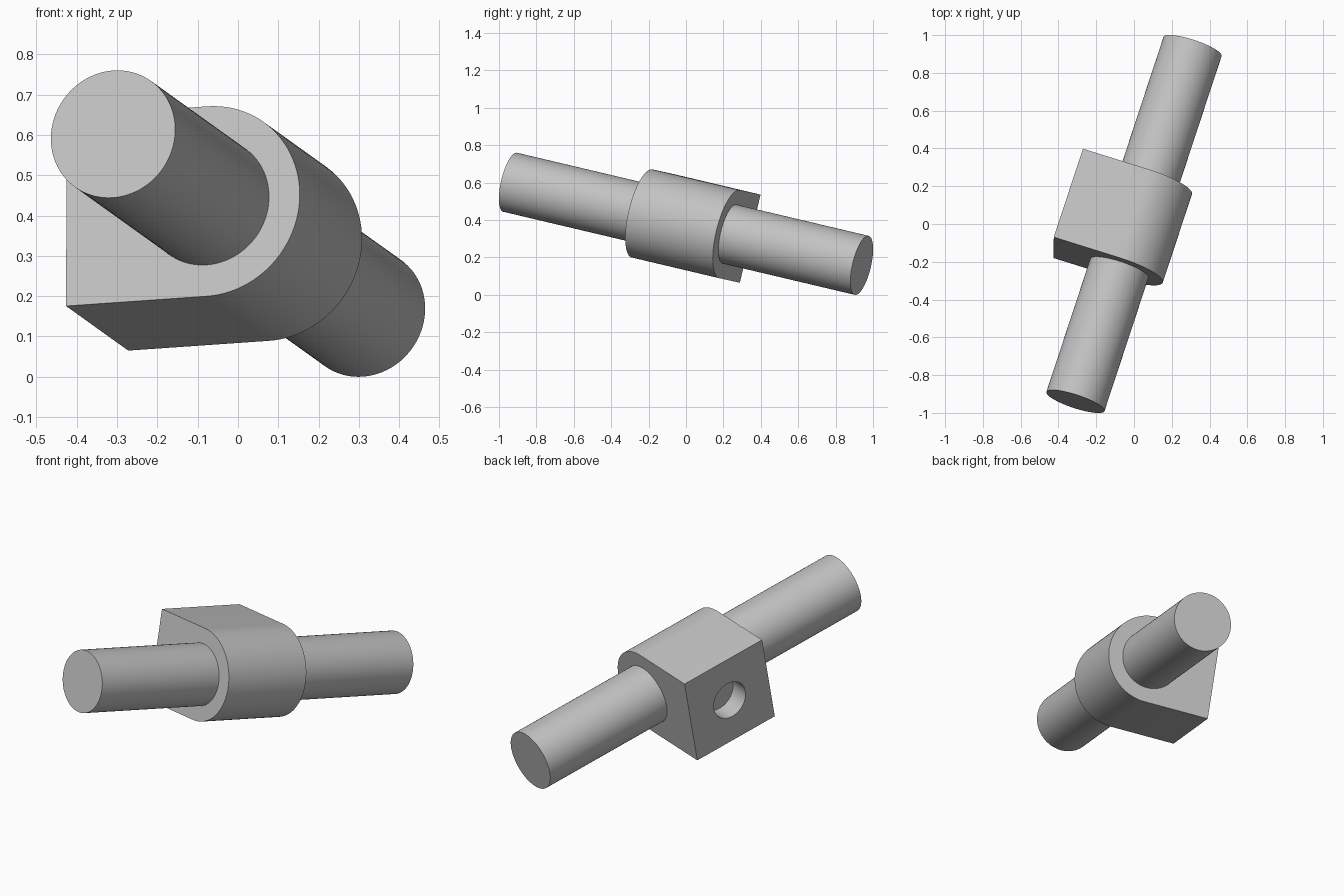
import bpy
import bmesh
import math
from mathutils import Matrix, Vector

cube = bpy.data.objects.get("Cube")
if cube:
    bpy.data.objects.remove(cube, do_unlink=True)

# Dimensions
ROD_R, ROD_LEN = 0.162, 2.028
BODY_R, BODY_LEN, BLOCK_REACH = 0.242, 0.505, 0.366
HOLE_R, HOLE_DEPTH = 0.102, 0.105

# Tilted frame: local Y runs along the rod, local -X towards the flat block face
along = Vector((0.62, 1.879, -0.444)).normalized()
side = along.cross(Vector((0.004, 0.228, 0.973))).normalized()
up = side.cross(along)
frame = Matrix((side, along, up)).transposed().to_4x4()
frame.translation = (0, 0, 0.38)

# Single grey material
grey = bpy.data.materials.new("plain grey")
grey.use_nodes = True
grey.diffuse_color = (0.54, 0.54, 0.54, 1)
grey.node_tree.nodes["Principled BSDF"].inputs["Base Color"].default_value = grey.diffuse_color


def add_object(name, bm):
    bmesh.ops.recalc_face_normals(bm, faces=bm.faces)
    mesh = bpy.data.meshes.new(name)
    bm.to_mesh(mesh)
    bm.free()
    mesh.materials.append(grey)
    obj = bpy.data.objects.new(name, mesh)
    bpy.context.collection.objects.link(obj)
    obj.matrix_world = frame
    return obj


def cylinder(name, radius, length, axis, centre=(0, 0, 0), sides=96):
    bm = bmesh.new()
    turn = Vector((0, 0, 1)).rotation_difference(Vector(axis)).to_matrix().to_4x4()
    bmesh.ops.create_cone(bm, cap_ends=True, segments=sides, radius1=radius, radius2=radius,
                          depth=length, matrix=Matrix.Translation(centre) @ turn)
    return add_object(name, bm)


def activate(obj):
    bpy.ops.object.select_all(action="DESELECT")
    obj.select_set(True)
    bpy.context.view_layer.objects.active = obj


# Through rod
rod = cylinder("rod", ROD_R, ROD_LEN, (0, 1, 0))

# Clamp body: half round on one side, square block on the other
bm = bmesh.new()
angles = [math.pi * (i / 48 - 0.5) for i in range(49)]
profile = [(BODY_R * math.cos(a), BODY_R * math.sin(a)) for a in angles]
profile += [(-BLOCK_REACH, BODY_R), (-BLOCK_REACH, -BODY_R)]
face = bm.faces.new([bm.verts.new((x, -BODY_LEN / 2, z)) for x, z in profile])
extruded = bmesh.ops.extrude_face_region(bm, geom=[face], use_keep_orig=True)["geom"]
bmesh.ops.translate(bm, vec=(0, BODY_LEN, 0),
                    verts=[g for g in extruded if isinstance(g, bmesh.types.BMVert)])
body = add_object("clamp_body", bm)

# Blind hole in the flat block face
cutter = cylinder("hole_cutter", HOLE_R, HOLE_DEPTH * 2, (1, 0, 0), (-BLOCK_REACH, 0, 0), 64)
cutter.hide_render = True
cut = body.modifiers.new("hole", "BOOLEAN")
cut.operation = "DIFFERENCE"
cut.solver = "EXACT"
cut.object = cutter
activate(body)
bpy.ops.object.modifier_apply(modifier=cut.name)
bpy.data.objects.remove(cutter, do_unlink=True)

# Smooth rounds with crisp edges
for obj in (rod, body):
    activate(obj)
    bpy.ops.object.shade_smooth_by_angle(angle=math.radians(30))
